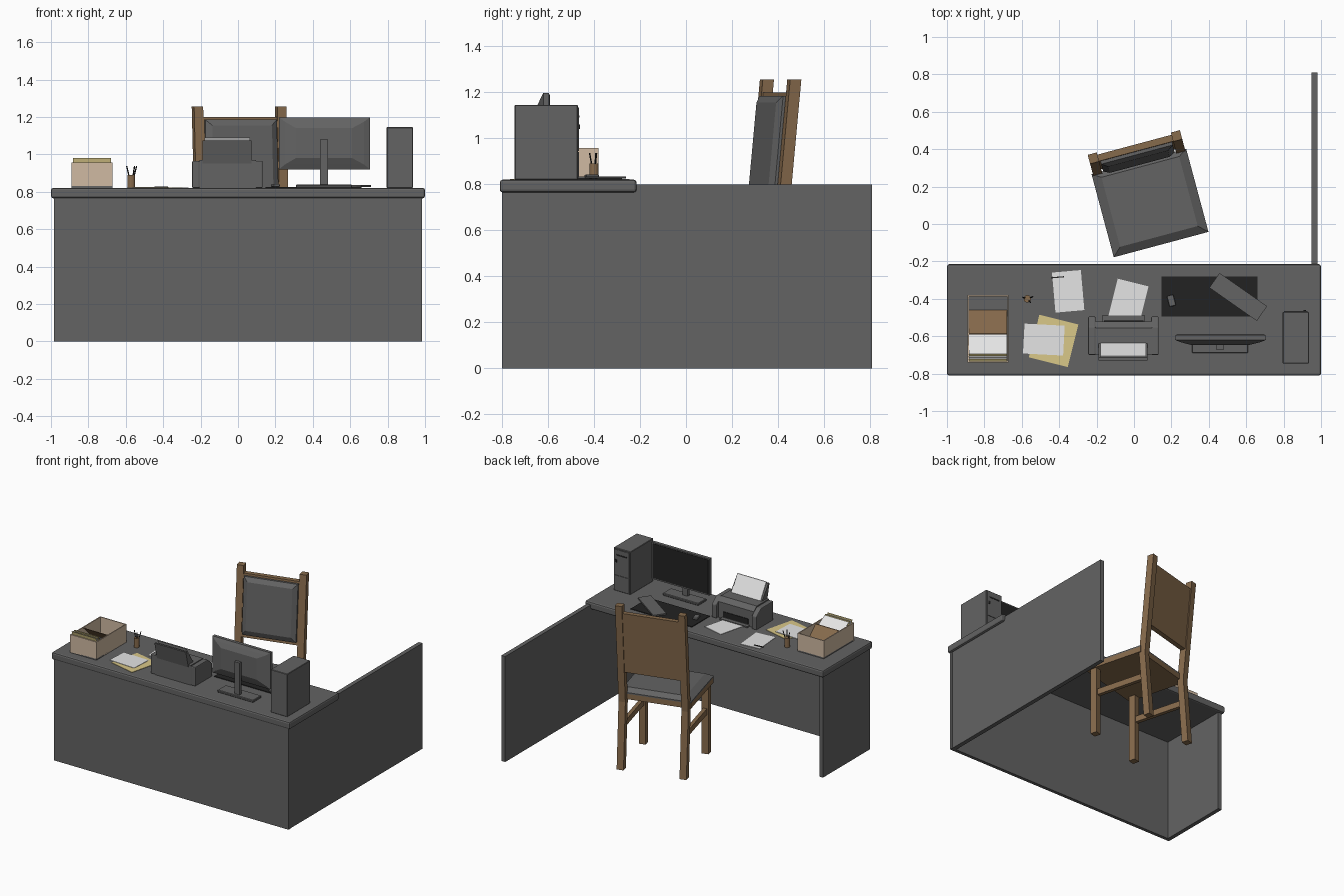
import bpy, bmesh, math
from mathutils import Matrix, Vector

if "Cube" in bpy.data.objects:
    bpy.data.objects.remove(bpy.data.objects["Cube"])


def mat(name, r, g, b):
    m = bpy.data.materials.new(name)
    m.diffuse_color = (r, g, b, 1)
    m.use_nodes = True
    m.node_tree.nodes["Principled BSDF"].inputs["Base Color"].default_value = m.diffuse_color
    return m


GREY = mat("charcoal grey", .125, .125, .125)
WOOD = mat("brown wood", .24, .145, .072)
CARD = mat("tan cardboard", .63, .49, .36)
YELLOW = mat("manila yellow", .70, .58, .25)
WHITE = mat("paper white", .78, .78, .78)
BLACK = mat("black", .016, .016, .016)
I = Matrix.Identity(4)


def loft(name, rings, m, M=I, bevel=0, segs=2):
    """Skin a stack of equal-length rings and cap both ends."""
    bm = bmesh.new()
    vs = [[bm.verts.new(M @ Vector(p)) for p in r] for r in rings]
    n = len(rings[0])
    for a, b in zip(vs, vs[1:]):
        for i in range(n):
            bm.faces.new((a[i], a[(i + 1) % n], b[(i + 1) % n], b[i]))
    bm.faces.new(vs[0])
    bm.faces.new(vs[-1])
    bmesh.ops.recalc_face_normals(bm, faces=bm.faces)
    if bevel:
        bmesh.ops.bevel(bm, geom=bm.edges[:], offset=bevel, segments=segs,
                        profile=.5, affect='EDGES')
    me = bpy.data.meshes.new(name)
    bm.to_mesh(me)
    bm.free()
    me.materials.append(m)
    ob = bpy.data.objects.new(name, me)
    bpy.context.collection.objects.link(ob)
    return ob


def rect(x0, x1, y0, y1, z):
    return [(x0, y0, z), (x1, y0, z), (x1, y1, z), (x0, y1, z)]


def box(name, x0, x1, y0, y1, z0, z1, m, M=I, bevel=0, segs=2):
    return loft(name, [rect(x0, x1, y0, y1, z0), rect(x0, x1, y0, y1, z1)], m, M, bevel, segs)


def prism(name, pts, x0, x1, m, M=I, bevel=0):
    """Extrude a (y, z) profile along x."""
    return loft(name, [[(x, y, z) for y, z in pts] for x in (x0, x1)], m, M, bevel)


def place(x, y, deg, z=0):
    return Matrix.Translation((x, y, z)) @ Matrix.Rotation(math.radians(deg), 4, 'Z')


def sheet(name, x, y, w, d, deg, z, m, t=.003):
    box(name, -w / 2, w / 2, -d / 2, d / 2, z, z + t, m, place(x, y, deg))


def tube(name, x, y, z0, z1, r, m, n=12, dx=0, dy=0):
    ring = lambda cx, cy, z: [(cx + r * math.cos(2 * math.pi * i / n),
                               cy + r * math.sin(2 * math.pi * i / n), z) for i in range(n)]
    return loft(name, [ring(x, y, z0), ring(x + dx, y + dy, z1)], m)


# Desk
T = .82
box("desk_top", -1, 1, -.81, -.215, .765, T, GREY, bevel=.012)
box("desk_front_panel", -.985, .985, -.80, -.775, 0, .77, GREY)
box("desk_left_panel", -.985, -.955, -.775, -.235, 0, .77, GREY)
box("desk_right_partition", .95, .982, -.80, .81, 0, .80, GREY)

# Chair, built facing -y in its own frame and then turned
C = place(.145, -.11, 15)
H = .025
for s, side in ((-1, "right"), (1, "left")):
    u = .23 * s
    loft(side + "_rear_post", [rect(u - H, u + H, v - H, v + H, z)
         for v, z in ((.506, 0), (.468, .50), (.54, 1.257))], WOOD, C)
    loft(side + "_front_leg", [rect(u - H, u + H, v - H, v + H, z)
         for v, z in ((.06, 0), (.06, .52))], WOOD, C)
    prism(side + "_stretcher", [(.07, .30), (.49, .30), (.49, .345), (.07, .345)],
          u - .014, u + .014, WOOD, C)
box("seat_frame", -.262, .262, 0, .46, .51, .55, WOOD, C)
loft("seat_cushion", [rect(-.262, .262, 0, .46, .55), rect(-.262, .262, 0, .46, .56),
                      rect(-.215, .215, .045, .43, .59)], GREY, C)


def lean(z):
    return .468 + .072 * (z - .5) / .757


def back_rect(w, z0, z1, off):
    return [(-w, lean(z0) + off, z0), (w, lean(z0) + off, z0),
            (w, lean(z1) + off, z1), (-w, lean(z1) + off, z1)]


loft("backrest_board", [back_rect(.215, .735, 1.2, .018), back_rect(.215, .735, 1.2, -.018)], WOOD, C)
loft("backrest_cushion", [back_rect(.198, .76, 1.185, -.018), back_rect(.198, .76, 1.185, -.035),
                          back_rect(.165, .80, 1.155, -.055)], GREY, C)

# File box: open cardboard tray with folders leaning inside
bx0, bx1, by0, by1 = -.89, -.67, -.74, -.38
box("file_box_floor", bx0, bx1, by0, by1, T, .83, GREY)
for nm, x0, x1, y0, y1 in (("left", bx0, bx0 + .007, by0, by1), ("right", bx1 - .007, bx1, by0, by1),
                           ("front", bx0, bx1, by0, by0 + .007), ("back", bx0, bx1, by1 - .007, by1)):
    box("file_box_%s_wall" % nm, x0, x1, y0, y1, T, .957, CARD)
for nm, ya, za, yb, zb, m in (("brown_divider", -.46, .83, -.585, .95, WOOD),
                              ("leaning_papers", -.575, .90, -.69, .975, WHITE),
                              ("folder_1", -.66, .84, -.70, .98, YELLOW),
                              ("white_file", -.675, .84, -.715, .975, WHITE),
                              ("folder_2", -.69, .84, -.728, .98, YELLOW)):
    prism(nm, [(ya, za), (yb, zb), (yb - .006, zb), (ya - .006, za)], -.882, -.678, m)

# Pen cup with pens
tube("pen_cup", -.57, -.40, T, .89, .02, WOOD)
for i, (dx, dy) in enumerate(((-.018, .006), (.02, .008), (.012, -.014))):
    tube("cup_pen_%d" % i, -.57 + dx * .4, -.40 + dy * .4, .86, .937, .0035, BLACK, 6, dx, dy)

# Loose paper and folders
sheet("loose_sheet", -.352, -.36, .155, .215, 5, T, WHITE)
box("loose_pen", -.035, .035, -.003, .003, T + .003, T + .008, BLACK, place(-.41, -.285, 5))
sheet("manila_folder", -.43, -.625, .215, .235, -14, T, YELLOW)
sheet("folder_papers", -.482, -.618, .215, .16, -3, T + .003, WHITE)

# Printer, facing the chair
prism("printer_body", [(-.70, T), (-.70, .97), (-.555, .97), (-.52, .94), (-.52, T)],
      -.205, .095, GREY)
for nm, x0 in (("left", -.245), ("right", .092)):
    prism("printer_%s_cheek" % nm, [(-.70, T), (-.70, .965), (-.55, .965), (-.495, .92), (-.495, T)],
          x0, x0 + .04, GREY, bevel=.006)
box("printer_slot", -.16, .05, -.522, -.516, .835, .875, BLACK)
box("printer_output_lip", -.17, .06, -.52, -.49, T, .83, GREY)
prism("printer_feed_tray", [(-.625, .95), (-.715, 1.075), (-.73, 1.075), (-.70, .95)],
      -.19, .073, GREY)
prism("feed_paper", [(-.635, .972), (-.705, 1.09), (-.711, 1.09), (-.641, .972)], -.18, .063, WHITE)
sheet("printed_page", -.03, -.415, .17, .21, -14, T + .002, WHITE)

# Monitor
def wall(x0, x1, z0, z1, y):
    return [(x0, y, z0), (x1, y, z0), (x1, y, z1), (x0, y, z1)]


loft("monitor_shell", [wall(.22, .705, .92, 1.198, -.595), wall(.22, .705, .92, 1.198, -.62),
                       wall(.25, .675, .945, 1.175, -.632), wall(.31, .61, .98, 1.14, -.648)], GREY)
box("monitor_screen", .228, .697, -.597, -.592, .93, 1.19, BLACK)
box("monitor_neck", .438, .482, -.67, -.645, .83, 1.08, GREY)
box("monitor_base", .31, .61, -.69, -.59, T, .838, GREY, bevel=.004, segs=1)

# Desk mat, mouse and keyboard
box("desk_mat", .147, .66, -.495, -.28, T, .825, BLACK)
box("keyboard", -.155, .155, -.048, .048, .825, .835, GREY, place(.557, -.39, -35))
box("mouse", -.018, .018, -.03, .03, .825, .842, GREY, place(.2, -.41, 15), bevel=.006)

# Computer tower
box("tower_case", .795, .935, -.745, -.47, T, 1.145, GREY, bevel=.003, segs=1)
box("tower_lower_door", .803, .927, -.472, -.466, .83, .94, GREY)
box("tower_upper_door", .803, .927, -.472, -.466, .945, 1.135, GREY)
box("tower_drive_slot", .82, .91, -.467, -.464, 1.09, 1.10, BLACK)
box("tower_button", .905, .92, -.467, -.461, 1.04, 1.06, BLACK)
